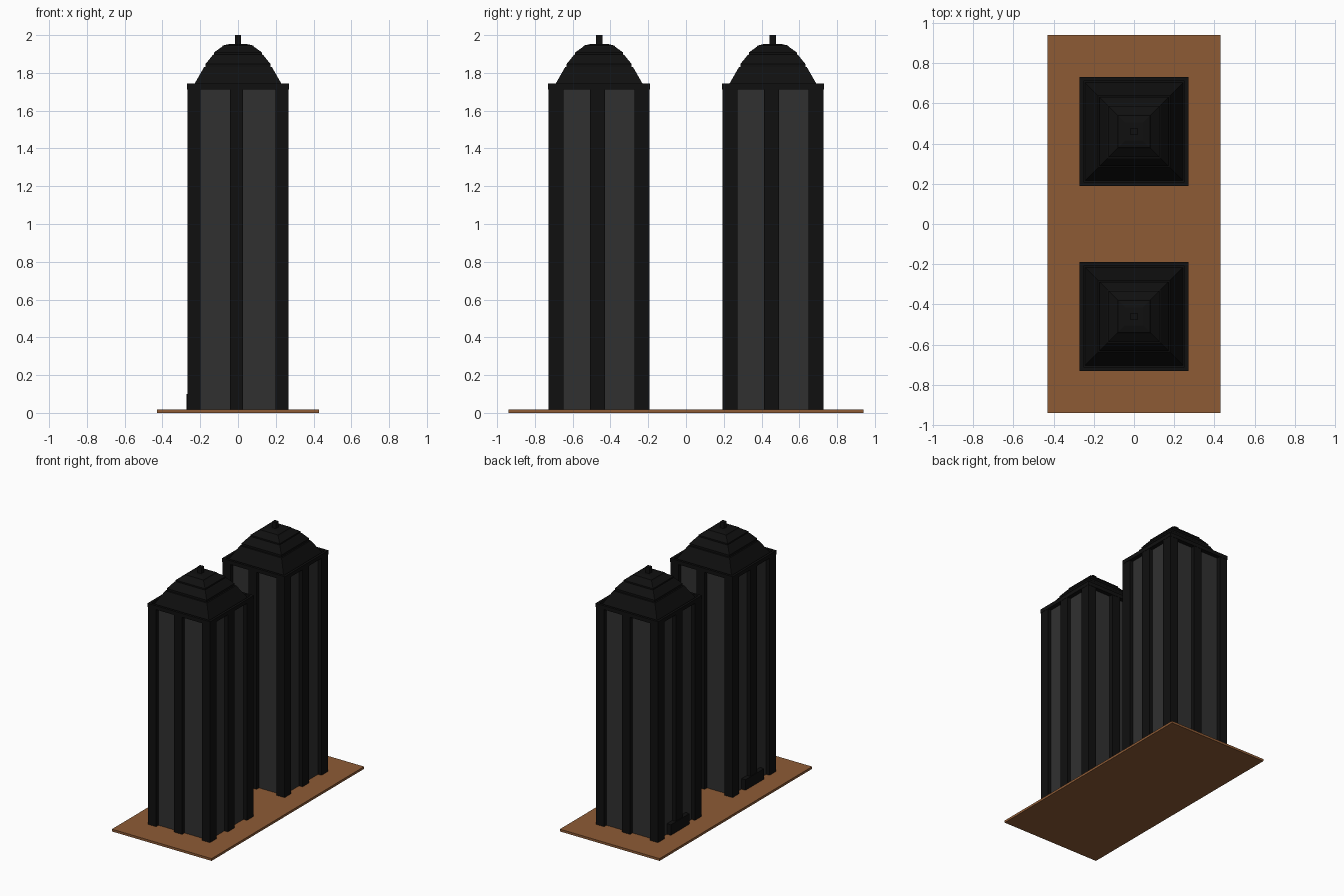
import bpy, bmesh

if "Cube" in bpy.data.objects:
    bpy.data.objects.remove(bpy.data.objects["Cube"])

def material(name, rgb):
    m = bpy.data.materials.new(name)
    m.diffuse_color = (*rgb, 1)
    m.use_nodes = True
    m.node_tree.nodes["Principled BSDF"].inputs["Base Color"].default_value = m.diffuse_color
    return m

BLACK = material("black", (0.005, 0.005, 0.005))
GLASS = material("dark_glass", (0.03, 0.03, 0.03))
BROWN = material("brown", (0.27, 0.105, 0.036))

def finish(bm, name, mat):
    bmesh.ops.recalc_face_normals(bm, faces=bm.faces)
    me = bpy.data.meshes.new(name)
    bm.to_mesh(me)
    bm.free()
    me.materials.append(mat)
    ob = bpy.data.objects.new(name, me)
    bpy.context.collection.objects.link(ob)
    return ob

def box(name, x, y, z, mat):
    """Box from (min, max) ranges."""
    bm = bmesh.new()
    bmesh.ops.create_cube(bm, size=1)
    for v in bm.verts:
        for i, (a, b) in enumerate((x, y, z)):
            v.co[i] = a if v.co[i] < 0 else b
    return finish(bm, name, mat)

def square_loft(name, cy, profile, mat):
    """Stack of square rings given as (half width, height)."""
    bm = bmesh.new()
    rings = [[bm.verts.new((sx * r, cy + sy * r, z))
              for sx, sy in ((-1, -1), (1, -1), (1, 1), (-1, 1))]
             for r, z in profile]
    for a, b in zip(rings, rings[1:]):
        for i in range(4):
            j = (i + 1) % 4
            bm.faces.new((a[i], a[j], b[j], b[i]))
    bm.faces.new(rings[0])
    bm.faces.new(rings[-1])
    return finish(bm, name, mat)

# Ground plate
box("base_plate", (-0.43, 0.43), (-0.94, 0.94), (0, 0.018), BROWN)

H, CORE, Z0, Z1 = 0.268, 0.238, 0.01, 1.715
PX, PY = 0.07, 0.08          # pillar sizes along x and y
SHIFT = 0.008                # slight offset of the middle pillars

def tower(tag, cy):
    # Recessed glass body
    box(tag + "_glass_core", (-CORE, CORE), (cy - CORE, cy + CORE), (Z0, Z1), GLASS)
    # Corner pillars
    for sx in (-1, 1):
        for sy in (-1, 1):
            xs = sorted((sx * H, sx * (H - PX)))
            ys = sorted((cy + sy * H, cy + sy * (H - PY)))
            box(tag + "_corner_pillar", xs, ys, (Z0, Z1), BLACK)
    # Middle pillars on the four faces
    for s in (-1, 1):
        mx, my = s * SHIFT, cy - s * SHIFT
        box(tag + "_middle_pillar_y", (mx - PX / 2, mx + PX / 2),
            sorted((cy + s * H, cy + s * (H - PY))), (Z0, Z1), BLACK)
        box(tag + "_middle_pillar_x", sorted((s * H, s * (H - PX))),
            (my - PY / 2, my + PY / 2), (Z0, Z1), BLACK)
    # Entrance block on the left face
    box(tag + "_entrance", (-0.272, -0.2), (cy - 0.115, cy + 0.115), (Z0, 0.10), BLACK)
    # Parapet and stepped domed roof
    square_loft(tag + "_roof", cy, [
        (0.27, 1.713), (0.27, 1.743), (0.252, 1.743), (0.252, 1.72),
        (0.243, 1.72), (0.18, 1.83), (0.172, 1.832), (0.172, 1.847),
        (0.133, 1.895), (0.127, 1.897), (0.127, 1.908), (0.085, 1.938),
        (0.08, 1.945), (0.045, 1.953)], BLACK)
    # Spire
    box(tag + "_spire", (-0.017, 0.017), (cy - 0.017, cy + 0.017), (1.94, 2.0), BLACK)

tower("front_tower", -0.46)
tower("back_tower", 0.46)
